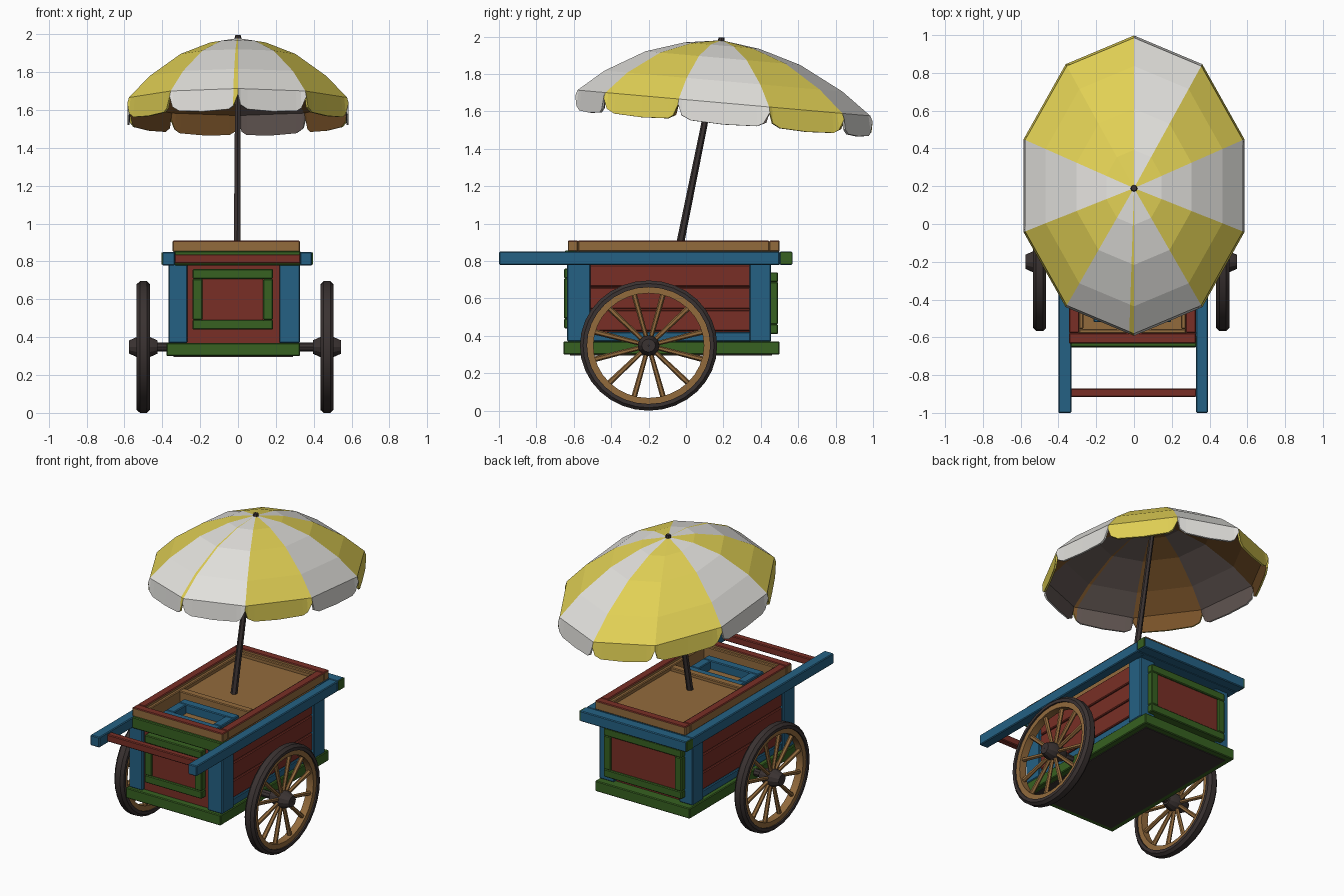
import bpy, bmesh, math
from mathutils import Vector

if "Cube" in bpy.data.objects:
    bpy.data.objects.remove(bpy.data.objects["Cube"])


def paint(name, *rgb):
    m = bpy.data.materials.new(name)
    m.use_nodes = True
    m.diffuse_color = (*rgb, 1)
    m.node_tree.nodes["Principled BSDF"].inputs["Base Color"].default_value = (*rgb, 1)
    return m


YELLOW = paint("canopy yellow", 0.75, 0.63, 0.09)
WHITE = paint("canopy white", 0.75, 0.74, 0.71)
LINING_BROWN = paint("lining brown", 0.19, 0.085, 0.022)
LINING_GREY = paint("lining grey", 0.12, 0.092, 0.084)
RED = paint("barn red", 0.19, 0.028, 0.019)
BLUE = paint("cart blue", 0.018, 0.12, 0.23)
GREEN = paint("trim green", 0.038, 0.12, 0.015)
TAN = paint("wood tan", 0.29, 0.145, 0.046)
DARK = paint("dark wood", 0.042, 0.032, 0.031)


def finish(name, bm, *mats):
    mesh = bpy.data.meshes.new(name)
    bm.to_mesh(mesh)
    bm.free()
    for m in mats:
        mesh.materials.append(m)
    ob = bpy.data.objects.new(name, mesh)
    bpy.context.collection.objects.link(ob)
    return ob


def box(name, x, y, z, mat, top=None, bevel=0.005):
    """Box from (low, high) ranges, with an optional second colour on top."""
    bm = bmesh.new()
    bmesh.ops.create_cube(bm, size=1)
    for v in bm.verts:
        v.co = [r[0] + (c + 0.5) * (r[1] - r[0]) for c, r in zip(v.co, (x, y, z))]
    bm.normal_update()
    if top:
        for f in bm.faces:
            f.material_index = int(f.normal.z > 0.9)
    ob = finish(name, bm, *([mat, top] if top else [mat]))
    if bevel:
        mod = ob.modifiers.new("worn edge", "BEVEL")
        mod.width = bevel
        mod.segments = 1
    return ob


def rod(name, a, b, r1, r2, mat, sides=6):
    a, b = Vector(a), Vector(b)
    bm = bmesh.new()
    bmesh.ops.create_cone(bm, cap_ends=True, segments=sides, radius1=r1, radius2=r2,
                          depth=(b - a).length)
    turn = (b - a).to_track_quat("Z", "Y")
    for v in bm.verts:
        v.co = turn @ v.co + (a + b) / 2
    return finish(name, bm, mat)


def ring_frame(name, x, y, z, w, mat, top=None):
    """Flat rectangular frame made of four bars."""
    box(name + "_front", x, (y[0], y[0] + w), z, mat, top)
    box(name + "_back", x, (y[1] - w, y[1]), z, mat, top)
    inner = (y[0] + w, y[1] - w)
    box(name + "_right", (x[0], x[0] + w), inner, z, mat, top)
    box(name + "_left", (x[1] - w, x[1]), inner, z, mat, top)


# Body, base and underside
X0, X1 = -0.368, 0.328
box("base_board", (-0.378, 0.328), (-0.655, 0.5), (0.3, 0.37), GREEN)
box("underside", (-0.34, 0.29), (-0.62, 0.46), (0.296, 0.302), DARK, bevel=0)
box("body_core", (X0 + 0.03, X1 - 0.03), (-0.61, 0.43), (0.36, 0.79), RED)

# Corner posts
for side, x in (("right", (X0, X0 + 0.1)), ("left", (X1 - 0.11, X1))):
    box("front_post_" + side, x, (-0.635, -0.51), (0.37, 0.8), BLUE)
    box("back_post_" + side, x, (0.34, 0.455), (0.37, 0.8), BLUE)

# Side planks, lower rails and upper dark gap
for side, x in (("right", (X0 + 0.014, X0 + 0.05)), ("left", (X1 - 0.05, X1 - 0.014))):
    for i in range(3):
        z = 0.425 + i * 0.12
        box(f"side_plank_{side}_{i}", x, (-0.515, 0.345), (z, z + 0.114), RED)
    box("lower_rail_" + side, x, (-0.515, 0.345), (0.37, 0.42), BLUE)


# Framed end panels
def end_panel(name, x, y, z, w):
    box(name + "_field", (x[0] + w, x[1] - w), (y[0] + 0.012, y[1] - 0.012),
        (z[0] + w, z[1] - w), RED, bevel=0)
    for tag, r in (("bottom", (z[0], z[0] + w)), ("top", (z[1] - w, z[1]))):
        box(f"{name}_{tag}", x, y, r, GREEN)
    mid = (z[0] + w, z[1] - w)
    for tag, r in (("right", (x[0], x[0] + w)), ("left", (x[1] - w, x[1]))):
        box(f"{name}_{tag}", r, y, mid, GREEN)


end_panel("front_panel", (-0.24, 0.185), (-0.652, -0.6), (0.44, 0.76), 0.052)
end_panel("back_panel", (-0.31, 0.27), (0.42, 0.492), (0.41, 0.74), 0.052)

# Handles, crossbar and end beams
for side, x, cap in (("right", (-0.4, -0.332), -0.4), ("left", (0.328, 0.392), 0.392)):
    box("handle_" + side, x, (-1, 0.5), (0.78, 0.85), BLUE)
    box("beam_cap_" + side, (cap - 0.004, cap + 0.004), (0.505, 0.568), (0.785, 0.848), GREEN, bevel=0)
box("back_beam", (-0.4, 0.392), (0.5, 0.57), (0.78, 0.85), BLUE)
box("front_beam", (-0.335, 0.33), (-0.65, -0.59), (0.78, 0.855), GREEN)
box("crossbar", (-0.335, 0.33), (-0.915, -0.87), (0.79, 0.838), RED)

# Counter top with sunken floor and front tray
ring_frame("counter_rim", (-0.345, 0.328), (-0.632, 0.5), (0.85, 0.91), 0.055, TAN, RED)
ring_frame("counter_step", (-0.292, 0.275), (-0.58, 0.447), (0.8, 0.893), 0.025, TAN)
box("counter_floor", (-0.3, 0.28), (-0.2, 0.45), (0.78, 0.868), TAN, bevel=0)
box("counter_divider", (-0.27, 0.25), (-0.24, -0.19), (0.79, 0.89), TAN)
box("tray_floor", (-0.3, 0.28), (-0.6, -0.2), (0.78, 0.805), TAN, bevel=0)
ring_frame("tray_frame", (-0.215, 0.195), (-0.52, -0.265), (0.8, 0.862), 0.06, BLUE)
for side, x in (("right", (-0.4, 0)), ("left", (0, 0.392))):
    box("counter_support_" + side, (max(x[0], -0.34), min(x[1], 0.33)), (0.42, 0.5),
        (0.78, 0.852), BLUE, bevel=0)

# Wheels
WY, WZ, STRETCH = -0.2, 0.348, 1.055


def lathe(name, cx, profile, mat, segs=32):
    """Spin a closed (x offset, radius) profile around the axle."""
    bm = bmesh.new()
    rows = []
    for i in range(segs):
        a = math.tau * i / segs
        rows.append([bm.verts.new((cx + x, WY + STRETCH * r * math.cos(a), WZ + r * math.sin(a)))
                     for x, r in profile])
    n = len(profile)
    for i in range(segs):
        p, q = rows[i], rows[(i + 1) % segs]
        for j in range(n):
            k = (j + 1) % n
            bm.faces.new((p[j], p[k], q[k], q[j]))
    bmesh.ops.recalc_face_normals(bm, faces=bm.faces)
    ob = finish(name, bm, mat)
    bpy.ops.object.select_all(action="DESELECT")
    ob.select_set(True)
    bpy.context.view_layer.objects.active = ob
    bpy.ops.object.shade_smooth_by_angle(angle=math.radians(25))


for side, cx in (("right", -0.5), ("left", 0.47)):
    lathe("tire_" + side, cx, [(-0.035, 0.312), (-0.035, 0.332), (-0.018, 0.348),
                               (0.018, 0.348), (0.035, 0.332), (0.035, 0.312)], DARK)
    lathe("rim_" + side, cx, [(-0.025, 0.28), (-0.025, 0.314), (0.025, 0.314), (0.025, 0.28)], TAN)
    lathe("hub_" + side, cx, [(-0.075, 0.002), (-0.075, 0.035), (-0.03, 0.055), (0.03, 0.055),
                              (0.075, 0.035), (0.075, 0.002)], DARK, 12)
    for i in range(12):
        a = math.tau * (i + 0.5) / 12
        d = Vector((0, STRETCH * math.cos(a), math.sin(a)))
        c = Vector((cx, WY, WZ))
        rod(f"spoke_{side}_{i}", c + d * 0.04, c + d * 0.29, 0.012, 0.015, TAN)
rod("axle", (-0.56, WY, WZ), (0.53, WY, WZ), 0.024, 0.024, DARK, 8)

# Canopy pole and finial
rod("pole", (-0.004, -0.04, 0.85), (0, 0.185, 1.96), 0.021, 0.015, DARK, 6)
rod("finial", (0, 0.187, 1.955), (0, 0.19, 1.995), 0.022, 0.015, DARK, 8)

# Canopy: ten flat panels with a scalloped valance, tilted back
AX, AY, CY = 0.615, 0.795, 0.203
STEPS = [(0.02, 1.978), (0.25, 1.952), (0.52, 1.885), (0.8, 1.762), (0.985, 1.645)]
SCALLOP = [(0, 0.03), (0.04, 0.085), (0.14, 0.108), (0.5, 0.115), (0.86, 0.108), (0.93, 0.09), (1, 0.03)]
PANEL_IS_YELLOW = "0101011010"

bm = bmesh.new()
for i, flag in enumerate(PANEL_IS_YELLOW):
    ribs = [math.radians(-90 + 36 * (i + k)) for k in (0, 1)]
    a, b = [Vector((AX * math.cos(r), AY * math.sin(r), 0)) for r in ribs]
    columns = []
    for f, drop in SCALLOP:
        d = a.lerp(b, f)
        rows = STEPS + [(1.0, STEPS[-1][1] - drop)]
        columns.append([bm.verts.new((d.x * t, CY - 0.013 * (1 - t) + d.y * t, z - 0.088 * d.y * t))
                        for t, z in rows])
    for c, (p, q) in enumerate(zip(columns, columns[1:])):
        stripe = i == 9 and c == len(columns) - 2
        for j in range(len(p) - 1):
            face = bm.faces.new((p[j], p[j + 1], q[j + 1], q[j]))
            face.material_index = 0 if flag == "1" or stripe else 1
bmesh.ops.remove_doubles(bm, verts=bm.verts, dist=0.0001)
canopy = finish("canopy", bm, YELLOW, WHITE, LINING_BROWN, LINING_GREY)
shell = canopy.modifiers.new("cloth", "SOLIDIFY")
shell.thickness = 0.012
shell.offset = -1
shell.material_offset = 2
